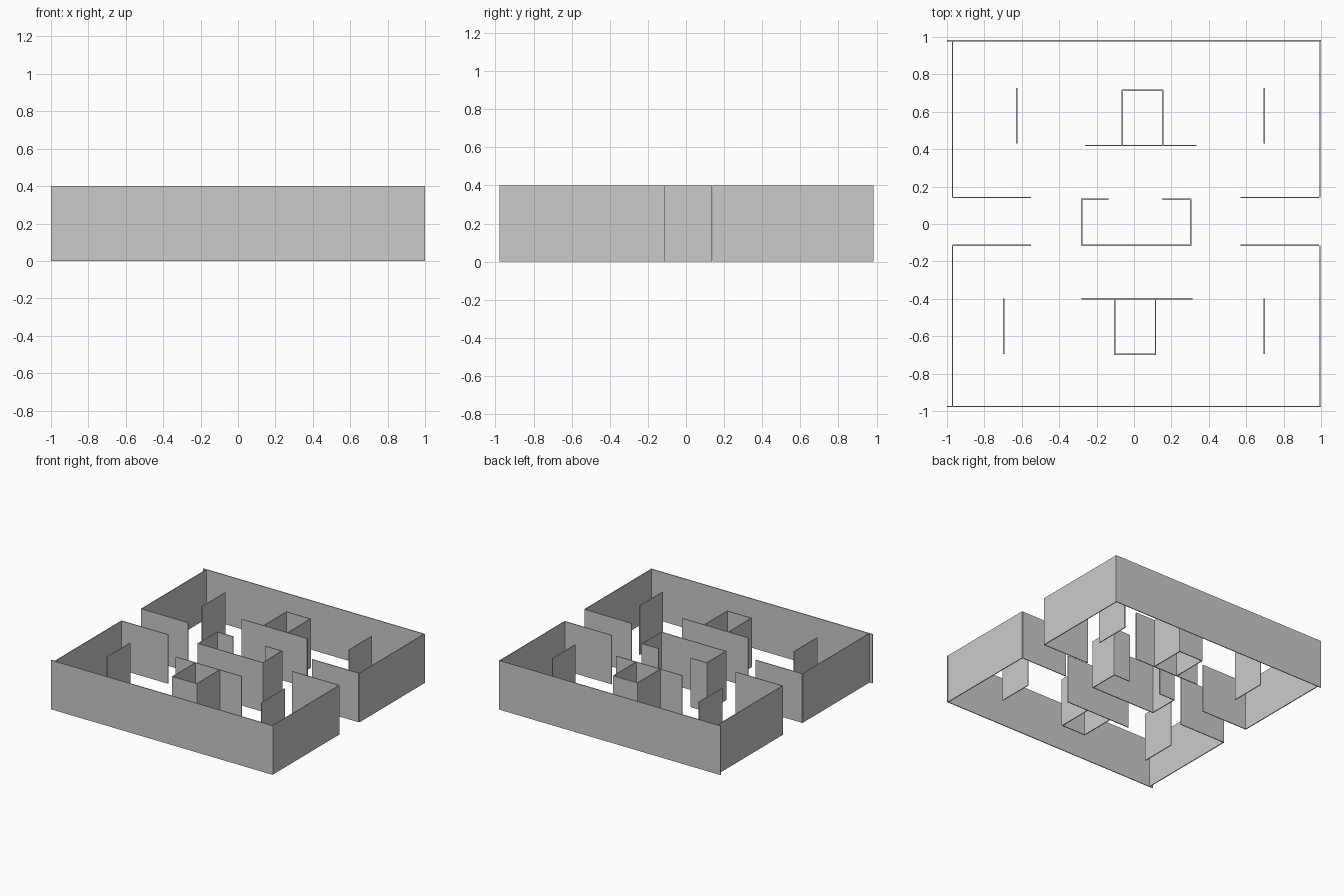
import bpy, bmesh
from mathutils import Matrix, Vector

if "Cube" in bpy.data.objects:
    bpy.data.objects.remove(bpy.data.objects["Cube"])

H, T = 0.4, 0.007  # wall height and thickness


def walls(name, runs):
    """One object from straight wall runs (x0, y0, x1, y1), each axis aligned."""
    bm = bmesh.new()
    for x0, y0, x1, y1 in runs:
        size = Vector((max(abs(x1 - x0), T), max(abs(y1 - y0), T), H))
        centre = Vector(((x0 + x1) / 2, (y0 + y1) / 2, H / 2))
        bmesh.ops.create_cube(bm, size=1, matrix=Matrix.Translation(centre) @ Matrix.Diagonal(size).to_4x4())
    me = bpy.data.meshes.new(name)
    bm.to_mesh(me)
    bm.free()
    ob = bpy.data.objects.new(name, me)
    bpy.context.collection.objects.link(ob)


# Outer enclosure: a back half and a front half with side openings between
for name, outer, inner in (("back", 0.98, 0.142), ("front", -0.976, -0.114)):
    walls(name + "_enclosure", [
        (-1, outer, 1, outer),
        (-0.97, outer, -0.97, inner),
        (0.994, outer, 0.994, inner),
        (-0.97, inner, -0.55, inner),
        (0.57, inner, 0.99, inner),
    ])

# Centre room with an opening at its back
walls("centre_room", [
    (-0.28, -0.114, 0.308, -0.114),
    (-0.28, -0.114, -0.28, 0.135),
    (0.303, -0.114, 0.303, 0.135),
    (-0.28, 0.133, -0.137, 0.133),
    (0.153, 0.133, 0.303, 0.133),
])

# Long barriers, each with a small closed booth behind it
for name, y, far, x0, x1, b0, b1 in (
        ("back", 0.42, 0.715, -0.262, 0.333, -0.063, 0.154),
        ("front", -0.4, -0.696, -0.28, 0.312, -0.103, 0.115)):
    walls(name + "_barrier", [(x0, y, x1, y)])
    walls(name + "_booth", [(b0, y, b0, far), (b1, y, b1, far), (b0 - T / 2, far, b1 + T / 2, far)])

# Free-standing side partitions
for name, x, y0, y1 in (
        ("back_left", -0.627, 0.43, 0.727), ("back_right", 0.697, 0.43, 0.727),
        ("front_left", -0.696, -0.695, -0.397), ("front_right", 0.697, -0.695, -0.397)):
    walls(name + "_partition", [(x, y0, x, y1)])
